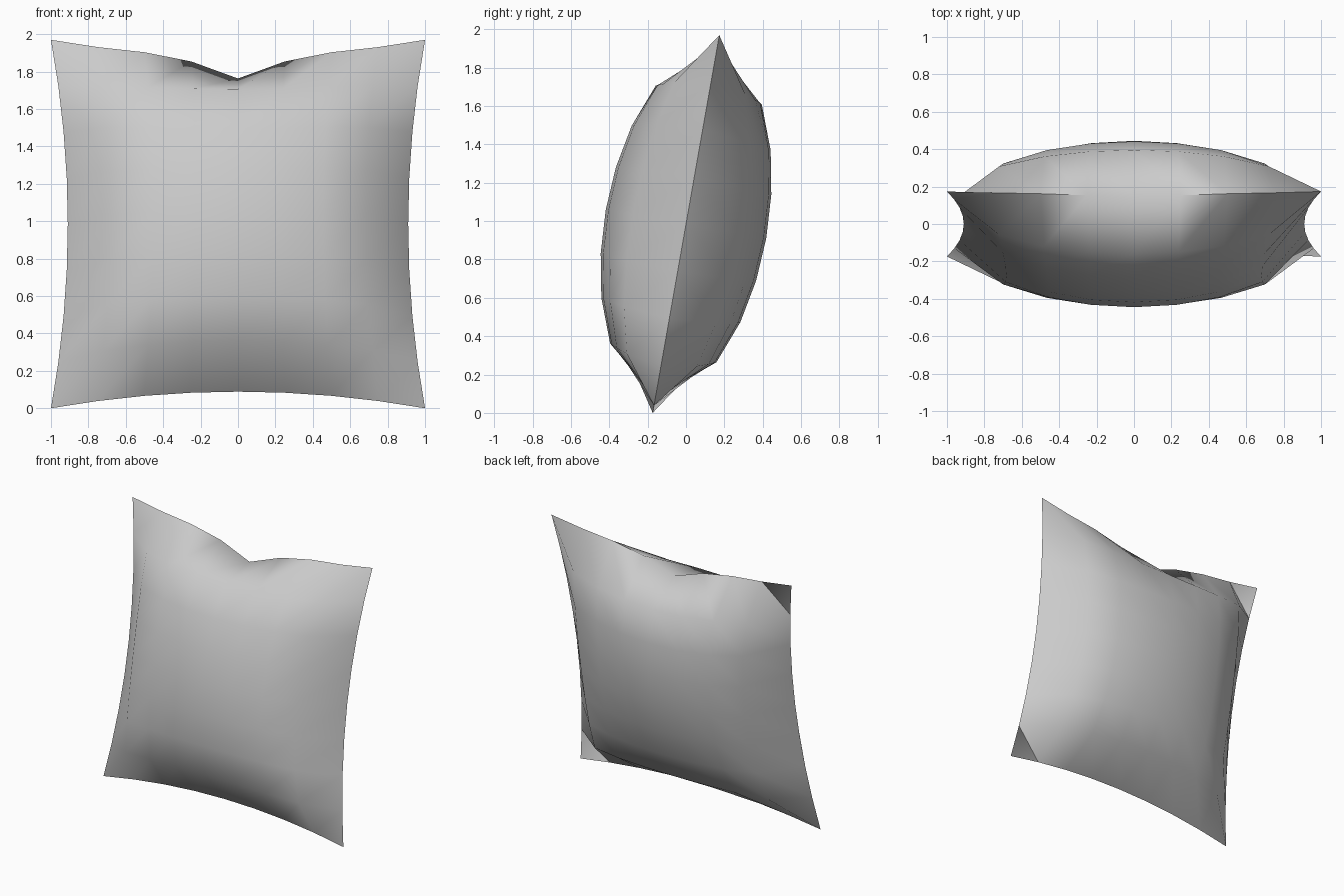
import bpy, bmesh, math
from mathutils import Matrix

if "Cube" in bpy.data.objects:
    bpy.data.objects.remove(bpy.data.objects["Cube"])

TILT = math.radians(10)
DENT = {0: 0.12, 1: 0.033}   # top seam notch depth by column from centre


def pillow_side(bm, sign):
    # One puffed face: an 8x8 grid with drawn-in edges
    grid = bmesh.ops.create_grid(bm, x_segments=8, y_segments=8, size=1)["verts"]
    for vert in grid:
        u, v = vert.co.x, vert.co.y
        puff = 0.425 * math.sqrt(max(0, (1 - u * u) * (1 - v * v)))
        vert.co.x = u * (1 - 0.09 * (1 - v * v))
        vert.co.y = v * (1 - 0.09 * (1 - u * u))
        vert.co.z = sign * puff
        if v > 0.99:
            vert.co.y -= DENT.get(round(abs(u) * 4), 0)


bm = bmesh.new()
for s in (1, -1):
    pillow_side(bm, s)
# Sew both faces along the seam
bmesh.ops.remove_doubles(bm, verts=bm.verts, dist=0.001)
bmesh.ops.recalc_face_normals(bm, faces=bm.faces)
# Stand it up, leaning back
bm.transform(Matrix.Translation((0, 0, math.cos(TILT)))
             @ Matrix.Rotation(math.pi / 2 - TILT, 4, 'X'))
mesh = bpy.data.meshes.new("pillow")
bm.to_mesh(mesh)
bm.free()
pillow = bpy.data.objects.new("pillow", mesh)
bpy.context.collection.objects.link(pillow)
bpy.context.view_layer.objects.active = pillow
pillow.select_set(True)
bpy.ops.object.shade_smooth_by_angle(angle=math.radians(60))
